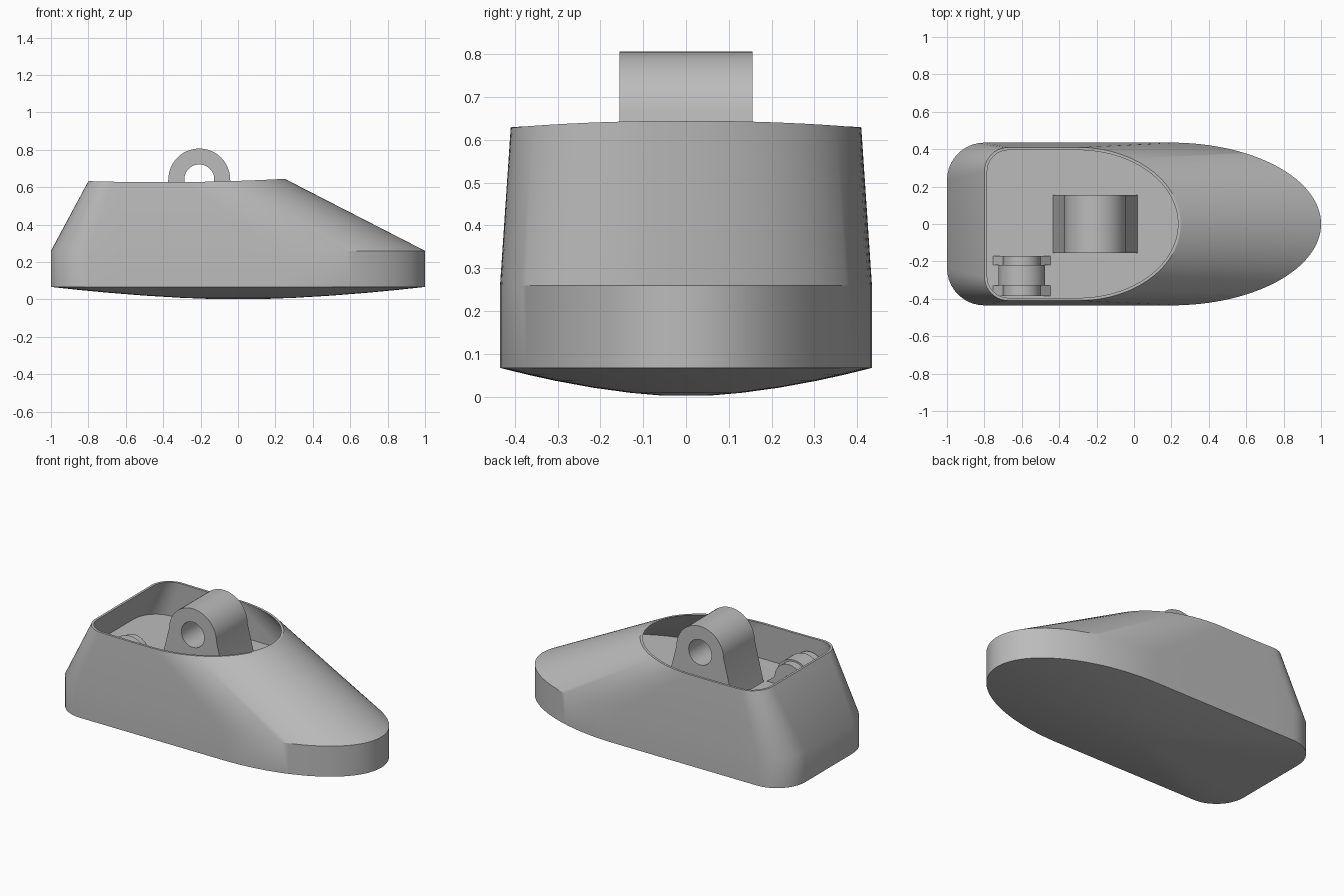
import bpy, bmesh
from math import sin, cos, pi

cube = bpy.data.objects.get("Cube")
if cube:
    bpy.data.objects.remove(cube, do_unlink=True)

grey = bpy.data.materials.new("plain grey")
grey.use_nodes = True
colour = (0.5, 0.5, 0.5, 1)
grey.diffuse_color = colour
grey.node_tree.nodes["Principled BSDF"].inputs["Base Color"].default_value = colour

FLOOR = 0.40


def finish(bm, name):
    bmesh.ops.recalc_face_normals(bm, faces=bm.faces[:])
    mesh = bpy.data.meshes.new(name)
    bm.to_mesh(mesh)
    bm.free()
    mesh.materials.append(grey)
    obj = bpy.data.objects.new(name, mesh)
    bpy.context.collection.objects.link(obj)
    bpy.ops.object.select_all(action='DESELECT')
    obj.select_set(True)
    bpy.context.view_layer.objects.active = obj
    bpy.ops.object.shade_smooth_by_angle(angle=pi / 6)
    return obj


def bridge(bm, a, b):
    n = len(a)
    for i in range(n):
        j = (i + 1) % n
        bm.faces.new((a[i], a[j], b[j], b[i]))


def outline(back, half, radius, start, front):
    """Closed plan: rounded back corners, straight sides, elliptical nose."""
    side = []
    for i in range(11):
        a = pi / 2 * i / 10
        side.append((back + radius * (1 - cos(a)), half - radius * (1 - sin(a))))
    for i in range(1, 6):
        side.append((back + radius + (start - back - radius) * i / 6, half))
    for i in range(33):
        a = pi / 2 * (1 - i / 32)
        side.append((start + (front - start) * cos(a), half * sin(a)))
    return side + [(x, -y) for x, y in reversed(side[:-1])]


def rim_height(x, y):
    return 0.627 + 0.04 * (x + 0.42) ** 2


# Housing shell: domed underside, upright skirt, sloped body, open cavity
base_plan = (-1, 0.435, 0.2, 0.2, 1)
rim_plan = (-0.8, 0.41, 0.13, -0.3, 0.25)
base = outline(*base_plan)
rim = outline(*rim_plan)
inner_rim = outline(-0.785, 0.395, 0.115, -0.3, 0.235)
mix = [r + (b - r) * 0.62 for b, r in zip(base_plan, rim_plan)]
floor_plan = outline(mix[0] + 0.02, mix[1] - 0.02, mix[2] - 0.02, mix[3], mix[4] - 0.03)

bm = bmesh.new()


def add_loop(plan, height):
    return [bm.verts.new((x, y, height(x, y))) for x, y in plan]


loops = []
for t in (0.12, 0.3, 0.5, 0.7, 0.85, 1):
    scaled = [(x * t, y * t) for x, y in base]
    loops.append(add_loop(scaled, lambda x, y, t=t: 0.067 * t ** 1.7))
bm.faces.new(loops[0])
loops.append(add_loop(base, lambda x, y: 0.26))
loops.append(add_loop(rim, rim_height))
loops.append(add_loop(inner_rim, rim_height))
loops.append(add_loop(floor_plan, lambda x, y: FLOOR))
for a, b in zip(loops, loops[1:]):
    bridge(bm, a, b)
bm.faces.new(loops[-1])
finish(bm, "housing")


# Lugs: round-topped pieces with flared feet and a bore along y
def lug(name, x, z, radius, bore, foot, y0, y1):
    angles = [pi * i / 24 for i in range(25)]
    outer = [(x + radius * cos(a), z + radius * sin(a)) for a in angles]
    hole = [(x + bore * cos(a), z + bore * sin(a)) for a in angles]
    for i in range(9):
        a = pi * (1.1 + 0.8 * i / 8)
        outer.append((x - foot + 2 * foot * i / 8, FLOOR - 0.005))
        hole.append((x + bore * cos(a), z + bore * sin(a)))
    bm = bmesh.new()
    rings = [[bm.verts.new((px, y, pz)) for px, pz in pts]
             for pts, y in ((outer, y0), (outer, y1), (hole, y1), (hole, y0))]
    for i in range(4):
        bridge(bm, rings[i], rings[(i + 1) % 4])
    return finish(bm, name)


lug("main_lug", -0.207, 0.642, 0.165, 0.08, 0.228, -0.155, 0.155)
lug("small_lug_front", -0.6, 0.445, 0.1, 0.03, 0.16, -0.385, -0.33)
lug("small_lug_back", -0.6, 0.445, 0.1, 0.03, 0.16, -0.22, -0.17)
lug("small_lug_middle", -0.6, 0.43, 0.125, 0.02, 0.125, -0.33, -0.22)
